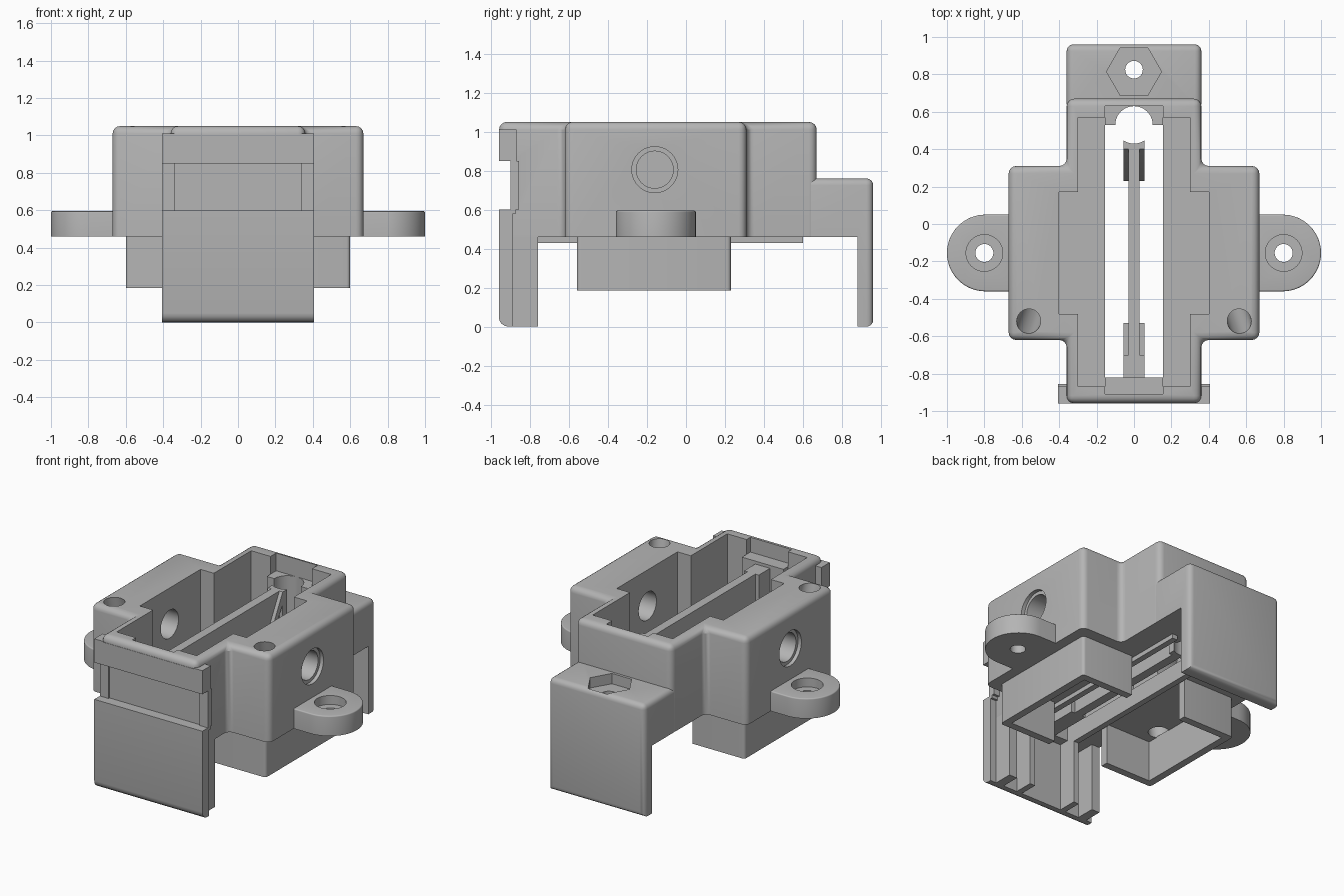
import bpy, bmesh, math
from mathutils import Vector, Matrix

old = bpy.data.objects.get("Cube")
if old:
    bpy.data.objects.remove(old, do_unlink=True)

grey = bpy.data.materials.new("plain grey")
grey.use_nodes = True
colour = (0.46, 0.46, 0.46, 1)
grey.diffuse_color = colour
grey.node_tree.nodes["Principled BSDF"].inputs["Base Color"].default_value = colour


def make(name, bm):
    bmesh.ops.recalc_face_normals(bm, faces=bm.faces)
    mesh = bpy.data.meshes.new(name)
    bm.to_mesh(mesh)
    bm.free()
    mesh.materials.append(grey)
    ob = bpy.data.objects.new(name, mesh)
    bpy.context.collection.objects.link(ob)
    return ob


def prism(name, points, lo, hi, axis="z", bevel=0, rule=None):
    """Extrude a flat outline along z or x, rounding the edges chosen by rule."""
    bm = bmesh.new()
    place = (lambda p: (p[0], p[1], lo)) if axis == "z" else (lambda p: (lo, p[0], p[1]))
    face = bm.faces.new([bm.verts.new(place(p)) for p in points])
    out = bmesh.ops.extrude_face_region(bm, geom=[face])
    move = Vector((0, 0, hi - lo)) if axis == "z" else Vector((hi - lo, 0, 0))
    bmesh.ops.translate(bm, vec=move, verts=[v for v in out["geom"] if isinstance(v, bmesh.types.BMVert)])
    bmesh.ops.recalc_face_normals(bm, faces=bm.faces)
    if bevel:
        edges = [e for e in bm.edges if rule(e.verts[0].co, e.verts[1].co)]
        bmesh.ops.bevel(bm, geom=edges, offset=bevel, segments=4, profile=0.5, affect="EDGES")
    return make(name, bm)


def box(name, x0, x1, y0, y1, z0, z1, **kw):
    return prism(name, [(x0, y0), (x1, y0), (x1, y1), (x0, y1)], z0, z1, **kw)


def rod(name, a, b, r, sides=40, r2=None):
    a, b = Vector(a), Vector(b)
    bm = bmesh.new()
    turn = (b - a).to_track_quat("Z", "Y").to_matrix().to_4x4()
    bmesh.ops.create_cone(bm, cap_ends=True, segments=sides, radius1=r, radius2=r if r2 is None else r2,
                          depth=(b - a).length, matrix=Matrix.Translation((a + b) / 2) @ turn)
    return make(name, bm)


def cut(ob, *cutters):
    for c in cutters:
        m = ob.modifiers.new("cut", "BOOLEAN")
        m.operation, m.solver, m.object = "DIFFERENCE", "EXACT", c
        bpy.context.view_layer.update()
        mesh = bpy.data.meshes.new_from_object(ob.evaluated_get(bpy.context.evaluated_depsgraph_get()))
        ob.modifiers.clear()
        ob.data = mesh
        bpy.data.objects.remove(c, do_unlink=True)
    return ob


def cross(x_in, x_out, front, back, arm_front, arm_back):
    half = [(x_in, front), (x_in, arm_front), (x_out, arm_front),
            (x_out, arm_back), (x_in, arm_back), (x_in, back)]
    return half + [(-x, y) for x, y in reversed(half)]


BASE, TOP = 0.46, 1.05

# Main cross-shaped housing, rounded on its upright and top edges
body = prism("housing", cross(0.36, 0.67, -0.958, 0.67, -0.62, 0.31), BASE, TOP, bevel=0.04,
             rule=lambda a, b: max(a.z, b.z) > 1)
cut(body,
    prism("cavity", cross(0.30, 0.40, -0.87, 0.57, -0.48, 0.17), 0.55, 1.2),
    box("slot", -0.155, 0.155, -0.82, 0.53, 0.3, 1.2),
    box("front_recess", -0.155, 0.155, -0.91, -0.8, 0.95, 1.2),
    box("rear_recess", -0.155, 0.155, 0.5, 0.63, 0.93, 1.2),
    rod("round_opening", (0, 0.53, 0.3), (0, 0.53, 1.2), 0.1),
    box("front_groove", -0.5, 0.5, -1.1, -0.89, 0.6, 0.85))
for s in (1, -1):
    cut(body,
        rod("side_hole", (s * 0.35, -0.16, 0.805), (s * 0.75, -0.16, 0.805), 0.095),
        rod("side_hole_rim", (s * 0.645, -0.16, 0.805), (s * 0.75, -0.16, 0.805), 0.118),
        rod("slanted_hole", (s * 0.57, -0.541, 1.14), (s * 0.51, -0.36, 0.37), 0.064))

# Ledge with a half-round mouth at the back of the slot, and post at its front
ledge = box("rear_ledge", -0.155, 0.155, 0.53, 0.64, 0.55, 0.93)
cut(ledge, rod("mouth", (0, 0.53, 0.3), (0, 0.53, 1.2), 0.1))
box("front_post", -0.155, 0.155, -0.88, -0.82, 0.46, 0.95)

# Thin central divider with thickened ends and slanted ribs
box("divider", -0.03, 0.03, -0.83, 0.42, BASE, 0.93)
box("divider_front_block", -0.055, 0.055, -0.83, -0.70, BASE, 0.93)
box("divider_front_step", -0.055, 0.055, -0.71, -0.53, BASE, 0.65)
tip = box("divider_tip", -0.055, 0.055, 0.40, 0.47, BASE, 0.93)
cut(tip, rod("tip_curve", (0, 0.53, 0.3), (0, 0.53, 1.2), 0.1))
prism("slanted_rib", [(0.40, 0.93), (0.23, 0.62), (0.23, 0.56), (0.42, 0.88)], -0.055, 0.055, axis="x")

# Rear step with hanging back wall, nut pocket and bolt hole
rear = prism("rear_wall", [(0.64, BASE), (0.88, BASE), (0.88, 0), (0.96, 0), (0.96, 0.76), (0.64, 0.76)],
             -0.36, 0.36, axis="x", bevel=0.035,
             rule=lambda a, b: min(a.y, b.y) > 0.95 or min(a.z, b.z) > 0.75 and max(a.y, b.y) > 0.9)
nut = [(0.147 * math.cos(i * math.pi / 3), 0.815 + 0.147 * math.sin(i * math.pi / 3)) for i in range(6)]
cut(rear, prism("nut_pocket", nut, 0.69, 0.9),
    rod("bolt_hole", (0, 0.825, 0.3), (0, 0.825, 1), 0.047))

# Front sliding plate: lower panel, recessed band and top bar
prism("front_panel", [(-0.96, 0), (-0.887, 0), (-0.887, 0.6), (-0.96, 0.6)], -0.405, 0.405, axis="x",
      bevel=0.05, rule=lambda a, b: max(a.y, b.y) < -0.95 and max(a.z, b.z) < 0.01)
box("front_band", -0.405, 0.405, -0.89, -0.872, 0.58, 0.87)
box("front_bar", -0.405, 0.405, -0.96, -0.912, 0.85, 1.005)

for s in (1, -1):
    side = "left" if s > 0 else "right"

    def pair(name, x0, x1, *rest, **kw):
        return box(side + "_" + name, min(s * x0, s * x1), max(s * x0, s * x1), *rest, **kw)

    # Runner flange and ribs behind the front panel
    pair("flange", 0.34, 0.405, -0.90, -0.856, 0.6, 0.85)
    pair("flange_top", 0.34, 0.405, -0.96, -0.87, 0.85, 1.01)
    pair("front_side_wall", 0.30, 0.36, -0.90, -0.76, 0, BASE + 0.01)
    pair("front_rib", 0.155, 0.195, -0.90, -0.76, 0, BASE + 0.01)

    # Open-bottomed skirt, open towards the middle
    skirt = pair("skirt", 0.21, 0.60, -0.56, 0.23, 0.185, BASE + 0.005, bevel=0.02,
                 rule=lambda a, b: abs(a.z - b.z) > 0.1 and abs(a.x) > 0.5)
    cut(skirt, pair("skirt_hollow", 0.1, 0.55, -0.51, 0.18, 0.1, 0.7))
    pair("slot_rail", 0.155, 0.195, -0.77, 0.60, 0.43, 0.47)

    # Rounded mounting ear with counterbored screw hole
    arc = [math.radians(-90 + 180 * i / 32) for i in range(33)]
    outline = [(s * 0.6, -0.36)] + [(s * (0.795 + 0.205 * math.cos(t)), -0.155 + 0.205 * math.sin(t))
                                    for t in arc] + [(s * 0.6, 0.05)]
    ear = prism(side + "_ear", outline, BASE, 0.595, bevel=0.008,
                rule=lambda a, b: min(a.z, b.z) > 0.59 and max(abs(a.x), abs(b.x)) > 0.7)
    cut(ear, rod("screw_hole", (s * 0.8, -0.155, 0.3), (s * 0.8, -0.155, 0.8), 0.048),
        rod("counterbore", (s * 0.8, -0.155, 0.535), (s * 0.8, -0.155, 0.8), 0.098))
    # Keep the ear out of the cavity
    cut(ear, box("trim", -0.62, 0.62, -0.5, 0.2, 0.3, 0.8))

# Smooth curved surfaces, keep hard edges crisp
for ob in bpy.context.scene.objects:
    if ob.type == "MESH" and ob.data.materials and ob.data.materials[0] == grey:
        ob.data.shade_smooth()
        ob.data.set_sharp_from_angle(angle=math.radians(30))
